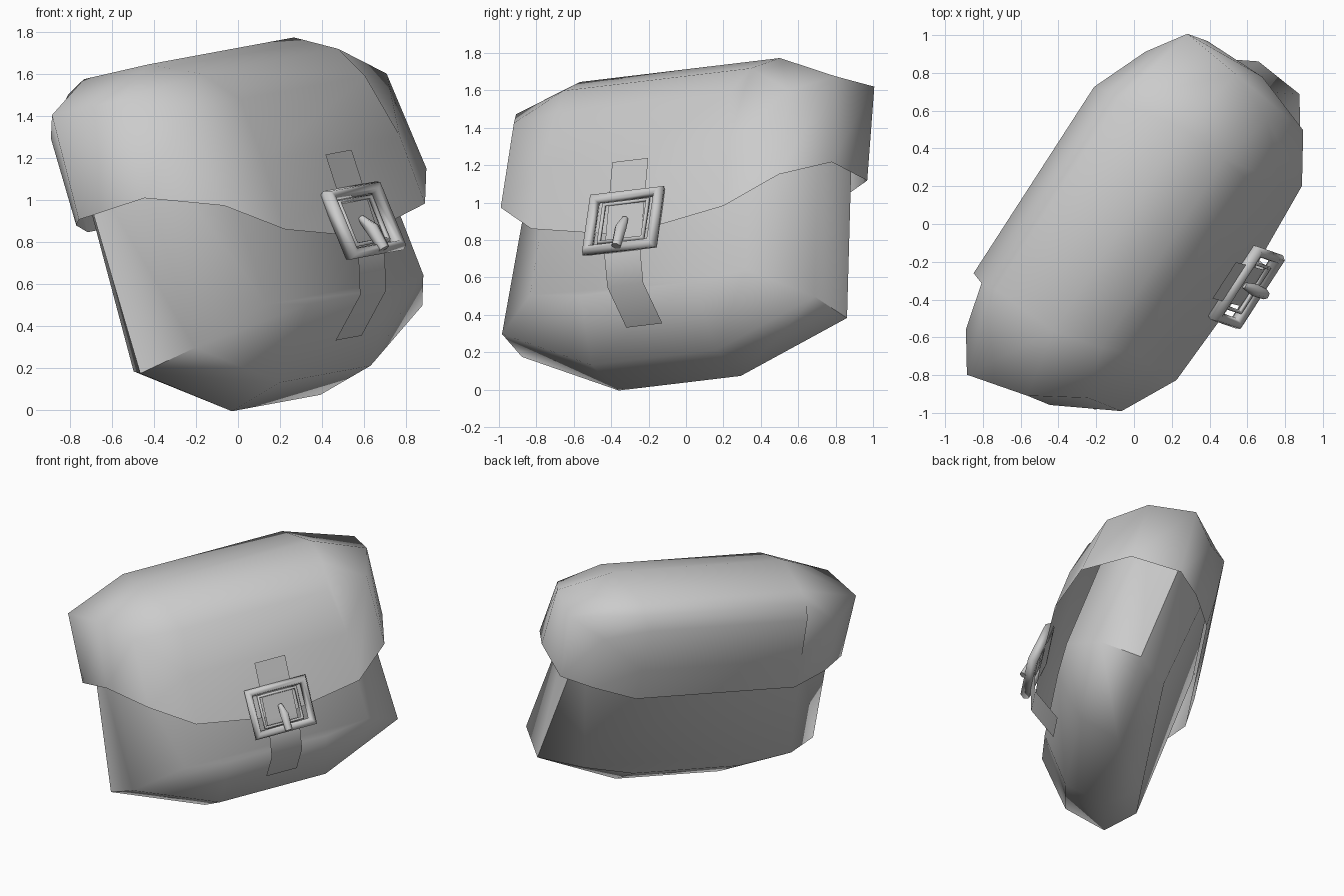
import bpy, bmesh
from mathutils import Vector

if "Cube" in bpy.data.objects:
    bpy.data.objects.remove(bpy.data.objects["Cube"])

# Tilted frame of the pouch: width, outward front, up
W = Vector((0.54, 0.835, 0.10)).normalized()
U = Vector((-0.33, 0.09, 0.94))
U = (U - W * U.dot(W)).normalized()
N = W.cross(U)


def place(w, n, u):
    return W * w + N * n + U * u


def mid(n):
    return 0.06 + 0.08 * n


def mesh_object(name, verts, faces, angle=1.0):
    bm = bmesh.new()
    vs = [bm.verts.new(place(*v)) for v in verts]
    for f in faces:
        bm.faces.new([vs[i] for i in f])
    bmesh.ops.recalc_face_normals(bm, faces=bm.faces)
    me = bpy.data.meshes.new(name)
    bm.to_mesh(me)
    bm.free()
    ob = bpy.data.objects.new(name, me)
    bpy.context.collection.objects.link(ob)
    bpy.context.view_layer.objects.active = ob
    ob.select_set(True)
    bpy.ops.object.shade_smooth_by_angle(angle=angle)
    ob.select_set(False)
    return ob


def mirrored(half):
    """Half ring of (half width, n, u) -> full row, left to right."""
    left = [(mid(n) - h, n, u) for h, n, u in half]
    right = [(mid(n) + h, n, u) for h, n, u in reversed(half)]
    return left + right


def rows_to_faces(count, size, closed):
    return [(r * size + i, r * size + (i + 1) % size,
             (r + 1) * size + (i + 1) % size, (r + 1) * size + i)
            for r in range(count - 1) for i in range(size if closed else size - 1)]


# Pouch body: rings from back to front, each with top, side and bottom points
body_rings = [
    [(0.60, -0.04, 1.40), (0.78, -0.02, 0.28), (0.40, -0.03, 0.20)],
    [(0.94, 0.17, 1.40), (1.04, 0.17, 0.23), (0.39, 0.17, -0.03)],
    [(0.90, 0.47, 1.40), (1.00, 0.47, 0.25), (0.40, 0.47, 0.01)],
    [(0.62, 0.72, 1.38), (0.69, 0.72, 0.35), (0.36, 0.73, 0.31)]]
verts = [v for ring in body_rings for v in mirrored(ring)]
faces = rows_to_faces(4, 6, True)
for k in (0, 18):
    faces += [(k, k + 1, k + 4, k + 5), (k + 1, k + 2, k + 3, k + 4)]
mesh_object("pouch_body", verts, faces)

# Flap lid: rings from back to front, each with hem, shoulder and top points
flap_rings = [
    [(0.60, -0.12, 1.00), (0.60, -0.105, 1.25), (0.59, -0.06, 1.58)],
    [(0.87, 0.00, 1.02), (0.88, 0.03, 1.45), (0.61, 0.03, 1.645)],
    [(1.06, 0.14, 1.02), (1.08, 0.20, 1.53), (0.60, 0.13, 1.685)],
    [(1.04, 0.50, 1.00), (1.02, 0.53, 1.48), (0.64, 0.51, 1.63)],
    [(0.89, 0.80, 0.84), (0.88, 0.77, 1.33), (0.60, 0.74, 1.495)],
    [(0.615, 0.90, 0.655), (0.60, 0.90, 1.00), (0.55, 0.86, 1.32)]]
verts = [v for ring in flap_rings for v in mirrored(ring)]
tip = len(verts)
k = tip - 6
verts.append((0.125, 0.90, 0.555))
faces = rows_to_faces(6, 6, False)
faces += [(0, 1, 4, 5), (1, 2, 3, 4),
          (k + 1, k, tip, k + 5, k + 4), (k + 1, k + 2, k + 3, k + 4)]
mesh_object("flap", verts, faces, 1.2)

# Thin strap running from the flap down under the body
path = [(0.93, 0.97), (0.92, 0.56), (0.915, 0.45), (0.855, 0.285), (0.64, 0.13)]
verts = [(0.132 + s * 0.115, n, u) for n, u in path for s in (-1, 1)]
mesh_object("strap", verts, rows_to_faces(5, 2, False), 0.8)


# Buckle parts from beveled paths
def tube(name, pts, radius, cyclic=False, radii=None):
    cu = bpy.data.curves.new(name, 'CURVE')
    cu.dimensions = '3D'
    cu.bevel_depth = radius
    cu.bevel_resolution = 1
    cu.use_fill_caps = True
    sp = cu.splines.new('POLY')
    sp.points.add(len(pts) - 1)
    for i, (p, q) in enumerate(zip(sp.points, pts)):
        p.co = (*place(*q), 1)
        p.radius = radii[i] if radii else 1
    sp.use_cyclic_u = cyclic
    ob = bpy.data.objects.new(name, cu)
    bpy.context.collection.objects.link(ob)


def rectangle(hw, hu, tilt):
    # the lower bar sits slightly further out than the upper one
    return [(0.132 + a * hw, 0.935 - b * tilt, 0.622 + b * hu)
            for a, b in ((-1, -1), (1, -1), (1, 1), (-1, 1))]


tube("buckle_frame", rectangle(0.205, 0.15, 0.01), 0.038, True)
tube("buckle_inner_loop", rectangle(0.14, 0.11, 0.007), 0.014, True)
tube("buckle_prong", [(0.135, 0.925, 0.64), (0.14, 0.965, 0.57), (0.14, 0.99, 0.46)],
     0.034, radii=[0.5, 1, 0.8])
